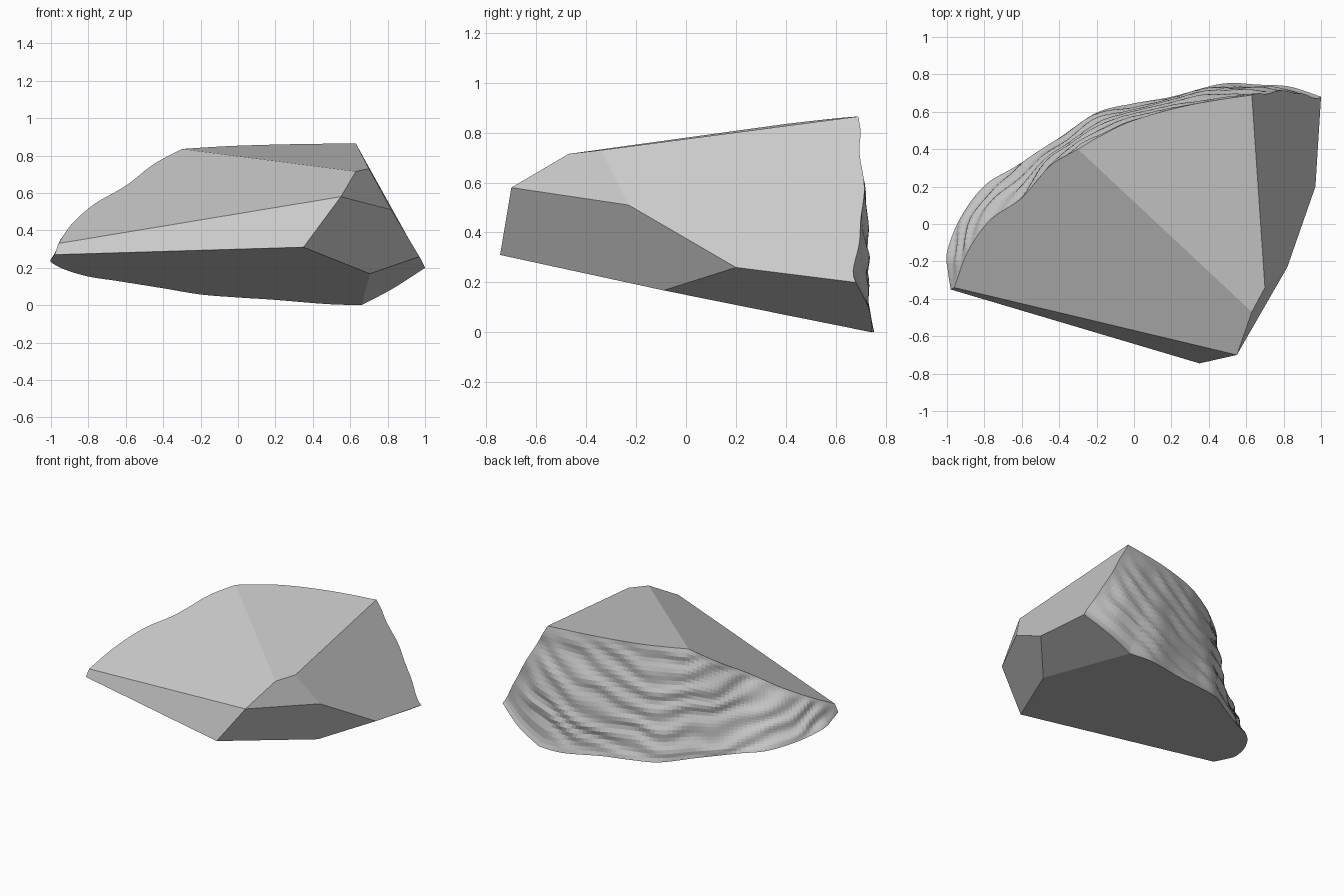
import bpy, bmesh, math
from mathutils import Vector, noise

cube = bpy.data.objects.get("Cube")
if cube:
    bpy.data.objects.remove(cube, do_unlink=True)

# Corners of the cleanly split faces
A = Vector((0.35, -0.745, 0.31))
B = Vector((0.55, -0.70, 0.58))
C = Vector((-0.98, -0.35, 0.27))
C2 = Vector((-0.96, -0.34, 0.33))
D = Vector((0.63, -0.47, 0.715))
E = Vector((0.70, -0.34, 0.73))
F = Vector((0.82, -0.23, 0.51))
G = Vector((0.97, 0.20, 0.26))
H = Vector((0.705, -0.09, 0.168))
I = Vector((1.0, 0.68, 0.20))
J = Vector((0.66, 0.745, 0.0))
K = Vector((0.63, 0.69, 0.865))
L = Vector((-0.30, 0.40, 0.835))


def on_plane(p, q, r, points):
    """Lift x, y points onto the plane through p, q and r."""
    n = (q - p).cross(r - p)
    return [Vector((x, y, p.z - (n.x * (x - p.x) + n.y * (y - p.y)) / n.z))
            for x, y in points]


def curve(points, count):
    """Smooth curve through the points, in count equal steps."""
    ends = [points[0]] + points + [points[-1]]
    dense = []
    for a, b, c, d in zip(ends, ends[1:], ends[2:], ends[3:]):
        for s in range(20):
            t = s / 20
            dense.append(0.5 * (2 * b + (c - a) * t
                                + (2 * a - 5 * b + 4 * c - d) * t ** 2
                                + (3 * b - a - 3 * c + d) * t ** 3))
    dense.append(points[-1])
    total = [0.0]
    for p, q in zip(dense, dense[1:]):
        total.append(total[-1] + (q - p).length)
    result, k = [], 0
    for i in range(count + 1):
        goal = total[-1] * i / count
        while k < len(dense) - 2 and total[k + 1] < goal:
            k += 1
        t = (goal - total[k]) / (total[k + 1] - total[k])
        result.append(dense[k].lerp(dense[k + 1], t))
    return result


# Rims of the broken back: upper, lower and the edge on the left side
COLS, ROWS, HALF, FOOT = 84, 28, 42, 12
crest = on_plane(D, L, K, [(0.3, 0.637), (0, 0.555), (-0.18, 0.47)])
slope = on_plane(D, L, C2, [(-0.45, 0.31), (-0.6, 0.14), (-0.77, 0.02), (-0.89, -0.15)])
base = on_plane(A, C, H, [(0.47, 0.75), (0.2, 0.68), (0, 0.645), (-0.2, 0.595),
                          (-0.4, 0.46), (-0.63, 0.31), (-0.8, 0.205),
                          (-0.93, 0.03), (-1, -0.15), (-0.995, -0.25)])
upper = curve([K] + crest + [L], HALF) + curve([L] + slope + [C2], COLS - HALF)[1:]
lower = (curve([I, Vector((0.83, 0.735, 0.09)), J], FOOT)
         + curve([J] + base + [C], COLS - FOOT)[1:])
edge = [Vector((1.11 - 0.556 * z, y, z)) for y, z in
        [(0.70, 0.8), (0.695, 0.72), (0.715, 0.58), (0.70, 0.45), (0.695, 0.36), (0.67, 0.25)]]
side = curve([K] + edge + [I], ROWS)

# Broken back as a grid between the rims
bm = bmesh.new()
grid = []
for i in range(COLS + 1):
    column = []
    for j in range(ROWS + 1):
        v = j / ROWS
        bend = side[j] - K.lerp(I, v)
        column.append(bm.verts.new(upper[i].lerp(lower[i], v) + bend * (1 - i / COLS) ** 4))
    grid.append(column)
for i in range(COLS):
    for j in range(ROWS):
        bm.faces.new((grid[i][j], grid[i + 1][j], grid[i + 1][j + 1], grid[i][j + 1]))
bm.normal_update()

# Shell-like ripples, fading out at the rims
centre = Vector((-0.2, 0.45, 1.6))
moves = []
for i in range(1, COLS):
    for j in range(1, ROWS):
        vert = grid[i][j]
        fade = min(1, 5 * math.sin(math.pi * j / ROWS) * math.sin(math.pi * i / COLS))
        wobble = noise.noise(vert.co * 4)
        wave = math.sin((vert.co - centre).length * 46 + 3 * wobble)
        moves.append((vert, vert.normal * fade * (0.007 * wave + 0.012 * wobble)))
for vert, move in moves:
    vert.co += move

# Flat split faces, closing the solid
a, b, d, e, f, g, h = [bm.verts.new(p) for p in (A, B, D, E, F, G, H)]
top = [column[0] for column in grid]
bottom = [column[-1] for column in grid]
faces = [
    [d, e] + top[:HALF + 1],                   # top
    [b, d] + top[HALF:],                       # long slope
    [a, b, top[-1]] + grid[-1][1:],            # front
    [a, h] + bottom[FOOT:],                    # underside
    [h, g] + bottom[:FOOT + 1],                # lower bevel
    [e, f, g] + grid[0][::-1],                 # left side
    [b, d, e, f],                              # upper chip
    [a, b, f, g, h],                           # front chip
]
for loop in faces:
    bm.faces.new(loop)
bmesh.ops.recalc_face_normals(bm, faces=bm.faces)

mesh = bpy.data.meshes.new("rock_shard")
bm.to_mesh(mesh)
bm.free()
rock = bpy.data.objects.new("rock_shard", mesh)
bpy.context.collection.objects.link(rock)

# Stone colour
stone = bpy.data.materials.new("grey stone")
stone.use_nodes = True
colour = (0.6, 0.6, 0.6, 1)
stone.diffuse_color = colour
stone.node_tree.nodes["Principled BSDF"].inputs["Base Color"].default_value = colour
mesh.materials.append(stone)
